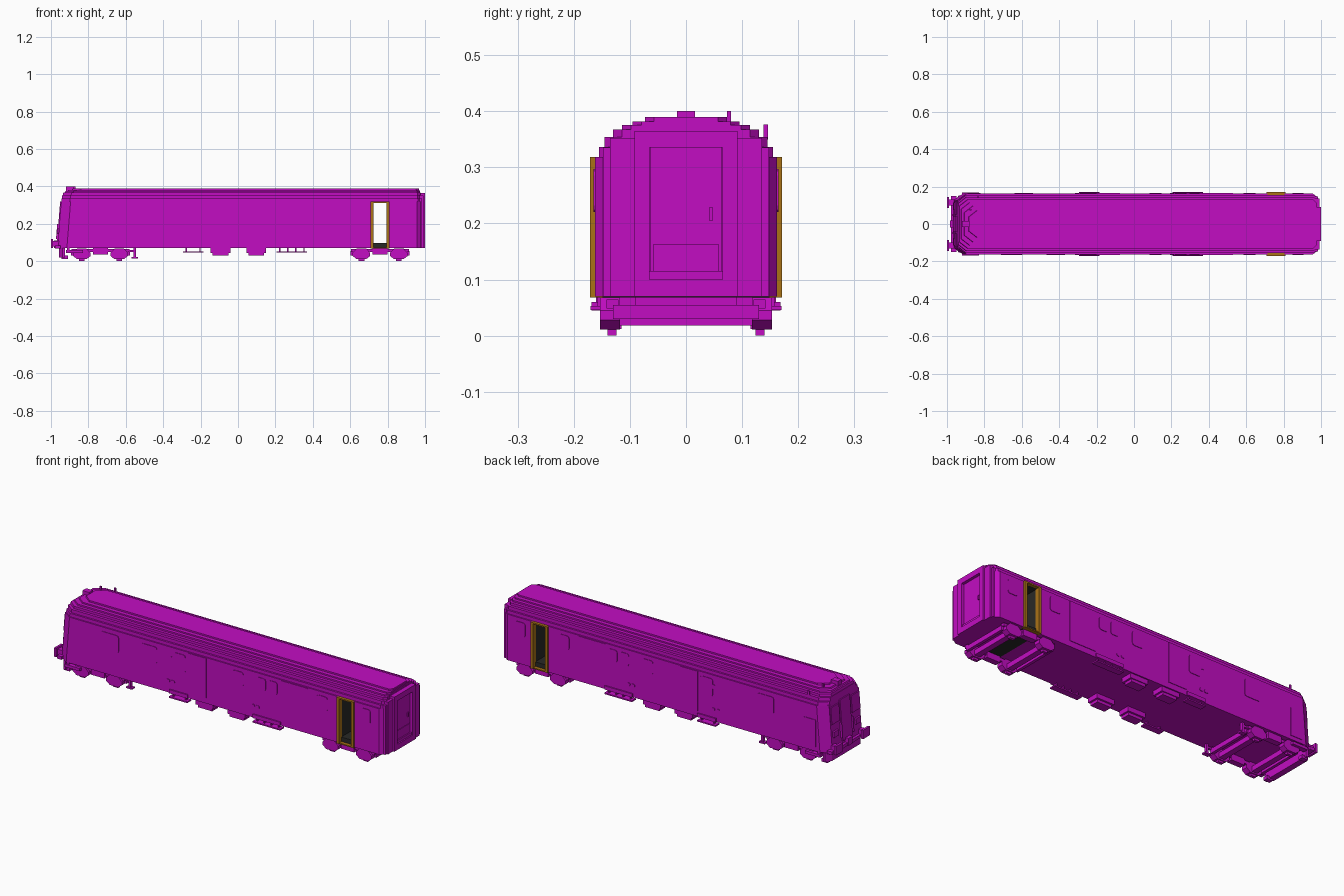
import bpy, bmesh
from mathutils import Vector

cube = bpy.data.objects.get("Cube")
if cube:
    bpy.data.objects.remove(cube, do_unlink=True)


def material(name, rgb):
    m = bpy.data.materials.new(name)
    m.use_nodes = True
    m.diffuse_color = (*rgb, 1)
    m.node_tree.nodes["Principled BSDF"].inputs["Base Color"].default_value = (*rgb, 1)
    return m


MAGENTA = material("magenta paint", (0.54, 0.004, 0.54))
OCHRE = material("ochre door frame", (0.40, 0.17, 0.008))
DARK = material("dark grey interior", (0.022, 0.022, 0.02))


def make(name, mat, solids):
    """Build one object from solids, each a pair of matching end loops."""
    bm = bmesh.new()
    for a, b in solids:
        va = [bm.verts.new(p) for p in a]
        vb = [bm.verts.new(p) for p in b]
        n = len(va)
        bm.faces.new(va)
        bm.faces.new(vb[::-1])
        for i in range(n):
            bm.faces.new((va[i], vb[i], vb[(i + 1) % n], va[(i + 1) % n]))
    bmesh.ops.recalc_face_normals(bm, faces=bm.faces)
    me = bpy.data.meshes.new(name)
    bm.to_mesh(me)
    bm.free()
    me.materials.append(mat)
    ob = bpy.data.objects.new(name, me)
    bpy.context.collection.objects.link(ob)
    return ob


def box(x0, x1, y0, y1, z0, z1):
    loop = [(x0, y0), (x1, y0), (x1, y1), (x0, y1)]
    return [(x, y, z0) for x, y in loop], [(x, y, z1) for x, y in loop]


def both(x0, x1, y0, y1, z0, z1):
    """A box and its copy on the other side of the carriage."""
    return [box(x0, x1, y0, y1, z0, z1), box(x0, x1, -y1, -y0, z0, z1)]


def plan(x0, x1, hw, c0, c1):
    """Plan outline with chamfered corners; c = (along x, along y)."""
    half = [(x0, hw - c0[1]), (x0 + c0[0], hw), (x1 - c1[0], hw), (x1, hw - c1[1])]
    return half + [(x, -y) for x, y in reversed(half)]


def slab(x0, x1, hw, z0, z1, c0=(0, 0), c1=(0, 0), lean=0.0):
    return ([(x, y, z0) for x, y in plan(x0, x1, hw, c0, c1)],
            [(x, y, z1) for x, y in plan(x0 + lean, x1, hw, c0, c1)])


def panel(x0, x1, z0, z1, side, r=0.012, t=0.003):
    """Thin plate with cut corners on a side wall (side -1 front, +1 back)."""
    k = r * 0.3
    p = []
    for cx, cz, sx, sz in ((x0, z0, 1, 1), (x1, z0, -1, 1), (x1, z1, -1, -1), (x0, z1, 1, -1)):
        c = [(cx, cz + sz * r), (cx + sx * k, cz + sz * k), (cx + sx * r, cz)]
        p += c if sx * sz > 0 else c[::-1]
    return ([(x, side * 0.160, z) for x, z in p], [(x, side * (0.162 + t), z) for x, z in p])


# Body shell on either side of the open vestibule
D0, D1 = 0.715, 0.805
CAB, END = (0.05, 0.035), (0.022, 0.016)
make("main_body", MAGENTA, [slab(-0.965, D0, 0.162, 0.07, 0.318, CAB, (0, 0), 0.02)])
make("rear_body", MAGENTA, [slab(D1, 0.978, 0.162, 0.07, 0.318, (0, 0), END)])

# Stepped roof
layers = [(0.155, 0.336, -0.945, 0.978), (0.145, 0.354, -0.942, 0.977),
          (0.130, 0.367, -0.937, 0.975), (0.114, 0.375, -0.926, 0.973),
          (0.095, 0.382, -0.910, 0.971), (0.073, 0.390, -0.885, 0.969)]
roof, z = [], 0.318
for hw, top, x0, x1 in layers:
    roof.append(slab(x0, x1, hw, z, top, (0.045, 0.035), (0.016, 0.016), 0.003))
    z = top
make("stepped_roof", MAGENTA, roof)
make("roof_lamp", MAGENTA, [box(-0.92, -0.88, -0.016, 0.016, 0.375, 0.40)])
make("roof_aerials", MAGENTA, [box(-0.88, -0.87, 0.073, 0.080, 0.37, 0.40),
                               box(-0.84, -0.83, 0.138, 0.146, 0.35, 0.376)])

# Open vestibule: dark lining, floor and ochre frames
make("vestibule_lining", DARK, [
    box(D0, D0 + 0.008, -0.15, 0.15, 0.07, 0.314),
    box(D1 - 0.008, D1, -0.15, 0.15, 0.07, 0.314),
    box(D0, D1, -0.155, 0.155, 0.311, 0.319)])
make("vestibule_floor", DARK, [box(D0, D1, -0.15, 0.15, 0.068, 0.098)])
make("door_frames", OCHRE,
     both(0.709, 0.725, 0.148, 0.171, 0.068, 0.316) +
     both(0.795, 0.811, 0.148, 0.171, 0.068, 0.316) +
     both(0.709, 0.811, 0.150, 0.171, 0.311, 0.318) +
     both(0.725, 0.795, 0.150, 0.169, 0.068, 0.074))

# Side windows, sliding doors and vents
shared = [(-0.275, -0.20, 0.20, 0.297), (0.083, 0.147, 0.22, 0.297), (0.227, 0.28, 0.23, 0.297),
          (0.297, 0.35, 0.23, 0.297), (0.585, 0.65, 0.22, 0.297), (0.847, 0.907, 0.22, 0.297)]
for side, label in ((-1, "right"), (1, "left")):
    extra = [(-0.71, -0.60, 0.20, 0.295), (-0.467, -0.37, 0.205, 0.295)] if side < 0 \
        else [(-0.64, -0.54, 0.20, 0.295)]
    make(label + "_windows", MAGENTA, [panel(*w, side) for w in shared + extra])
    make(label + "_sliding_doors", MAGENTA, [panel(-0.185, -0.075, 0.10, 0.315, side, 0.002),
                                             panel(0.367, 0.53, 0.10, 0.315, side, 0.002)])
    vents = [panel(x, x + 0.022, 0.126, 0.142, side, 0.006)
             for x in (-0.315, -0.287, 0.192, 0.220)]
    make(label + "_vents", MAGENTA, vents + [panel(-0.288, -0.272, 0.245, 0.268, side, 0.003)])
make("cab_side_panel", MAGENTA, [panel(-0.89, -0.82, 0.09, 0.24, 1, 0.003)])

# Gangway end with recessed door
make("gangway_frame", MAGENTA,
     both(0.97, 0.992, 0.090, 0.135, 0.07, 0.352) + both(0.97, 1.0, 0.065, 0.092, 0.07, 0.365) +
     [box(0.97, 1.0, -0.065, 0.065, 0.335, 0.365), box(0.97, 1.0, -0.08, 0.08, 0.07, 0.100),
      box(0.97, 0.993, -0.08, 0.08, 0.100, 0.115)] +
     both(0.97, 0.985, 0.135, 0.148, 0.07, 0.335))
make("gangway_door", MAGENTA, [box(0.97, 0.984, -0.064, 0.064, 0.115, 0.335),
                               box(0.98, 0.987, -0.058, 0.058, 0.115, 0.163),
                               box(0.98, 0.990, 0.041, 0.048, 0.205, 0.228)])

# Cab face: door, windscreens, lamps; each leans with the nose
def face_plate(y0, y1, z0, z1, t=0.006):
    def fx(h):
        return -0.965 + 0.02 * (h - 0.07) / 0.248
    loop = [(y0, z0), (y1, z0), (y1, z1), (y0, z1)]
    return [(fx(h) + 0.002, y, h) for y, h in loop], [(fx(h) - t, y, h) for y, h in loop]

make("cab_door", MAGENTA, [face_plate(-0.042, 0.042, 0.10, 0.318)])
make("cab_windscreens", MAGENTA, [face_plate(0.052, 0.122, 0.215, 0.305),
                                  face_plate(-0.122, -0.052, 0.215, 0.305)])
make("cab_lamps", MAGENTA, [face_plate(0.075, 0.115, 0.145, 0.175, 0.009),
                            face_plate(-0.115, -0.075, 0.145, 0.175, 0.009)])
make("cab_handrails", MAGENTA, [face_plate(0.046, 0.050, 0.12, 0.20, 0.012),
                                face_plate(-0.050, -0.046, 0.12, 0.20, 0.012)])

# Buffers, coupling and plough under the cab
make("buffers", MAGENTA, both(-1.0, -0.988, 0.086, 0.144, 0.070, 0.118) +
     both(-0.988, -0.955, 0.100, 0.130, 0.078, 0.108))
make("coupling", MAGENTA, [box(-0.985, -0.95, -0.018, 0.018, 0.07, 0.11),
                           box(-0.978, -0.95, -0.15, 0.15, 0.068, 0.085)])
make("plough", MAGENTA, [slab(-0.958, -0.925, 0.152, 0.02, 0.07, (0.02, 0.03))] +
     both(-0.945, -0.91, 0.115, 0.14, 0.012, 0.03))
make("cab_steps", MAGENTA, both(-0.92, -0.83, 0.14, 0.168, 0.045, 0.06) +
     both(-0.915, -0.90, 0.145, 0.160, 0.055, 0.075))

# Bogies: octagonal axle boxes, cross bars and side frames
def axle_box(x, s):
    pts = [(-0.047, 0.028), (-0.025, 0.011), (0.025, 0.011), (0.047, 0.028),
           (0.047, 0.045), (0.025, 0.068), (-0.025, 0.068), (-0.047, 0.045)]
    return [(x + a, s * 0.118, h) for a, h in pts], [(x + a, s * 0.153, h) for a, h in pts]

for label, cx in (("cab", -0.735), ("rear", 0.76)):
    axles = [cx - 0.1, cx + 0.1]
    make(label + "_bogie_axle_boxes", MAGENTA, [axle_box(a, s) for a in axles for s in (-1, 1)])
    bars = [box(a - 0.016, a + 0.016, -0.12, 0.12, 0.018, 0.045) for a in axles]
    bars += [box(cx + d - 0.008, cx + d + 0.008, -0.13, 0.13, 0.03, 0.055) for d in (-0.15, 0.15)]
    make(label + "_bogie_cross_bars", MAGENTA, bars)
    make(label + "_bogie_side_frames", MAGENTA,
         both(cx - 0.155, cx + 0.155, 0.120, 0.142, 0.048, 0.064) +
         both(cx - 0.04, cx + 0.04, 0.118, 0.15, 0.035, 0.071))
    feet = []
    for a in axles:
        feet += both(a - 0.015, a + 0.015, 0.124, 0.140, 0.0, 0.014)
    make(label + "_bogie_feet", MAGENTA, feet)
make("rail_guard", MAGENTA, both(-0.558, -0.546, 0.122, 0.138, 0.02, 0.071) +
     both(-0.57, -0.535, 0.118, 0.142, 0.014, 0.022) +
     both(-0.60, -0.546, 0.124, 0.136, 0.05, 0.06))

# Underfloor boxes and hanging footsteps
make("underfloor_boxes", MAGENTA, both(-0.147, -0.04, 0.09, 0.155, 0.045, 0.071) +
     both(-0.135, -0.05, 0.10, 0.15, 0.030, 0.046) +
     both(0.045, 0.15, 0.09, 0.155, 0.045, 0.071) + both(0.055, 0.14, 0.10, 0.15, 0.030, 0.046))
steps = []
for x0, x1, hangers in ((-0.295, -0.185, 2), (0.205, 0.37, 4)):
    steps += both(x0, x1, 0.135, 0.17, 0.046, 0.053)
    for i in range(hangers):
        x = x0 + 0.015 + (x1 - x0 - 0.036) * i / (hangers - 1)
        steps += both(x, x + 0.006, 0.142, 0.158, 0.05, 0.071)
make("footsteps", MAGENTA, steps)
make("footstep_brackets", MAGENTA, both(-0.295, -0.185, 0.155, 0.169, 0.07, 0.09) +
     both(0.205, 0.37, 0.155, 0.169, 0.07, 0.09))
